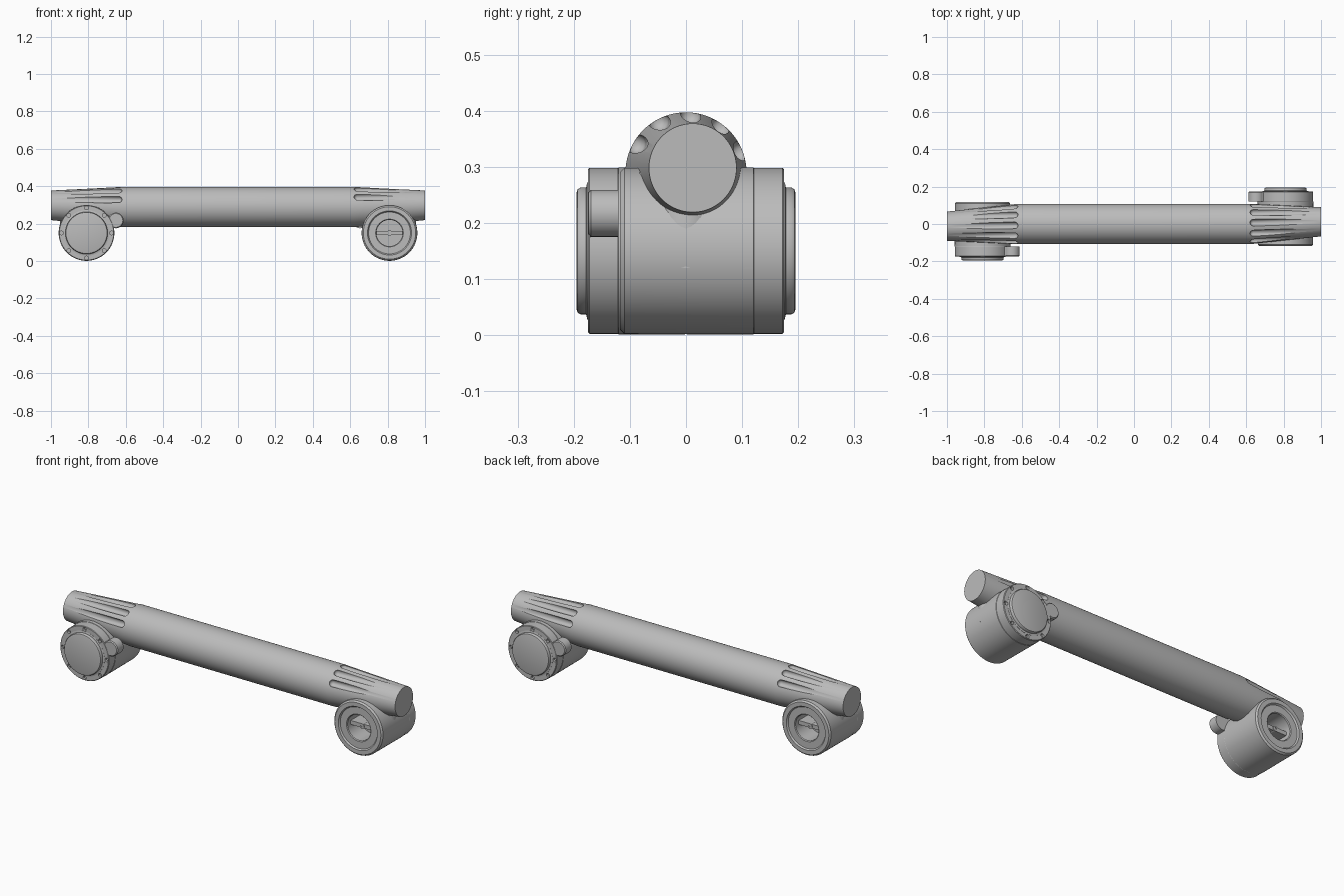
import bpy, bmesh, math
from mathutils import Matrix

if "Cube" in bpy.data.objects:
    bpy.data.objects.remove(bpy.data.objects["Cube"])

GREY = (0.5, 0.5, 0.5, 1)
metal = bpy.data.materials.new("grey metal")
metal.use_nodes = True
metal.diffuse_color = GREY
metal.node_tree.nodes["Principled BSDF"].inputs["Base Color"].default_value = GREY

HX, HZ = 0.81, 0.15        # joint housing axis
TZ, TR = 0.289, 0.108      # beam axis height and radius


def loft(bm, axis, rings, n=64):
    """Capped loft of ellipses; each ring is (position, centre a, centre b, radius a, radius b)."""
    loops = []
    for p, a, b, ra, rb in rings:
        loop = []
        for i in range(n):
            t = math.tau * i / n
            co = [a + ra * math.cos(t), b + rb * math.sin(t)]
            co.insert(axis, p)
            loop.append(bm.verts.new(co))
        loops.append(loop)
    for lo, hi in zip(loops, loops[1:]):
        for i in range(n):
            j = (i + 1) % n
            bm.faces.new((lo[i], lo[j], hi[j], hi[i]))
    bm.faces.new(loops[0])
    bm.faces.new(loops[-1])


def turned(bm, profile, x=HX, z=HZ, n=64):
    """Solid turned about a y axis from (radius, y) pairs."""
    loft(bm, 1, [(y, x, z, r, r) for r, y in profile], n)


def finish(name, bm):
    bmesh.ops.recalc_face_normals(bm, faces=bm.faces[:])
    mesh = bpy.data.meshes.new(name)
    bm.to_mesh(mesh)
    bm.free()
    mesh.materials.append(metal)
    ob = bpy.data.objects.new(name, mesh)
    bpy.context.collection.objects.link(ob)
    return ob


def activate(ob):
    bpy.ops.object.select_all(action='DESELECT')
    ob.select_set(True)
    bpy.context.view_layer.objects.active = ob


def cut(ob, cutter):
    activate(ob)
    mod = ob.modifiers.new("cut", 'BOOLEAN')
    mod.operation, mod.solver, mod.object = 'DIFFERENCE', 'EXACT', cutter
    bpy.ops.object.modifier_apply(modifier=mod.name)


def smooth(ob):
    activate(ob)
    bpy.ops.object.shade_smooth_by_angle(angle=math.radians(32))


# Beam with tapered ends, each end drifting slightly sideways and upwards
bm = bmesh.new()
loft(bm, 0, [(-1, -0.012, 0.298, 0.078, 0.079), (-0.62, 0, TZ, TR, TR),
             (0.62, 0, TZ, TR, TR), (1, 0.012, 0.298, 0.078, 0.079)], 96)
beam = finish("beam", bm)

# Cutters: round-ended flutes, bearing bore and bolt pockets
bm = bmesh.new()
R = 0.018
for deg in (22, 54, 86, 118, 150):
    t = math.radians(deg)
    y, z = 0.104 * math.cos(t), TZ + 0.104 * math.sin(t)
    rings = []
    for k in range(1, 7):
        s = k * math.pi / 12
        rings.append((0.638 - R * math.cos(s), y, z, R * math.sin(s), R * math.sin(s)))
    rings.append((1.05, y + 0.008, z + 0.005, R, R))
    loft(bm, 0, rings, 24)
flutes = finish("flute_cutter", bm)

bm = bmesh.new()
turned(bm, [(0.071, -0.2), (0.071, 0.001)])
bore = finish("bore_cutter", bm)

bm = bmesh.new()
for k in range(8):
    t = math.tau * k / 8
    turned(bm, [(0.010, 0.160), (0.010, 0.2)],
           HX + 0.134 * math.cos(t), HZ + 0.134 * math.sin(t), 16)
pockets = finish("pocket_cutter", bm)

# Neck filling the corner between beam and housing
bm = bmesh.new()
loft(bm, 2, [(0.12, HX, 0, 0.146, 0.085), (0.21, HX, 0, 0.142, 0.09),
             (0.24, HX, 0, 0.136, 0.095), (0.29, HX, 0, 0.13, 0.09)])
neck = finish("neck", bm)

# Turned housing with a stepped rim and a bore
bm = bmesh.new()
turned(bm, [(0.07, 0), (0.07, -0.106), (0.074, -0.110), (0.112, -0.110),
            (0.118, -0.118), (0.140, -0.118), (0.148, -0.110),
            (0.149, 0.120), (0.146, 0.122), (0.1, 0.122)])
housing = finish("housing", bm)

# Flange with bolt pockets
bm = bmesh.new()
turned(bm, [(0.146, 0.119), (0.148, 0.122), (0.148, 0.172), (0.145, 0.175)])
flange = finish("flange", bm)

# Side lug: round nose blending into the flange
bm = bmesh.new()
turned(bm, [(0.042, 0.120), (0.042, 0.169), (0.037, 0.174)], 0.653, 0.217, 32)
lug = finish("lug", bm)
bm = bmesh.new()
bmesh.ops.create_cube(bm, size=1, matrix=Matrix.Translation((0.69, 0.146, 0.203))
                      @ Matrix.Rotation(math.radians(20), 4, 'Y')
                      @ Matrix.Diagonal((0.08, 0.05, 0.07, 1)))
lug_web = finish("lug_web", bm)

# Raised end cap
bm = bmesh.new()
turned(bm, [(0.122, 0.170), (0.122, 0.176), (0.113, 0.178), (0.113, 0.188),
            (0.110, 0.193), (0.104, 0.195)])
cap = finish("end_cap", bm)

# Bolt heads sitting in the pockets
bm = bmesh.new()
for k in range(8):
    t = math.tau * k / 8
    turned(bm, [(0.006, 0.158), (0.006, 0.168)],
           HX + 0.134 * math.cos(t), HZ + 0.134 * math.sin(t), 6)
bolts = finish("bolt_heads", bm)

# Cross bar and hub inside the bore
bm = bmesh.new()
bmesh.ops.create_cube(bm, size=1, matrix=Matrix.Translation((HX, -0.04, HZ))
                      @ Matrix.Diagonal((0.139, 0.08, 0.022, 1)))
bar = finish("bore_bar", bm)
bm = bmesh.new()
turned(bm, [(0.014, -0.01), (0.014, -0.084), (0.006, -0.084), (0.006, -0.07)], n=24)
hub = finish("bore_hub", bm)

# Cut the single end, then the beam at both ends
cut(neck, bore)
cut(flange, pockets)
for turn in (0, math.pi):
    for cutter in (flutes, bore):
        cutter.rotation_euler.z = turn
        bpy.context.view_layer.update()
        cut(beam, cutter)
for cutter in (flutes, bore, pockets):
    bpy.data.objects.remove(cutter)

# Repeat every end part half a turn round
smooth(beam)
for part in (neck, housing, flange, lug, lug_web, cap, bolts, bar, hub):
    smooth(part)
    twin = part.copy()
    twin.name = "right_" + part.name
    part.name = "left_" + part.name
    twin.rotation_euler.z = math.pi
    bpy.context.collection.objects.link(twin)
